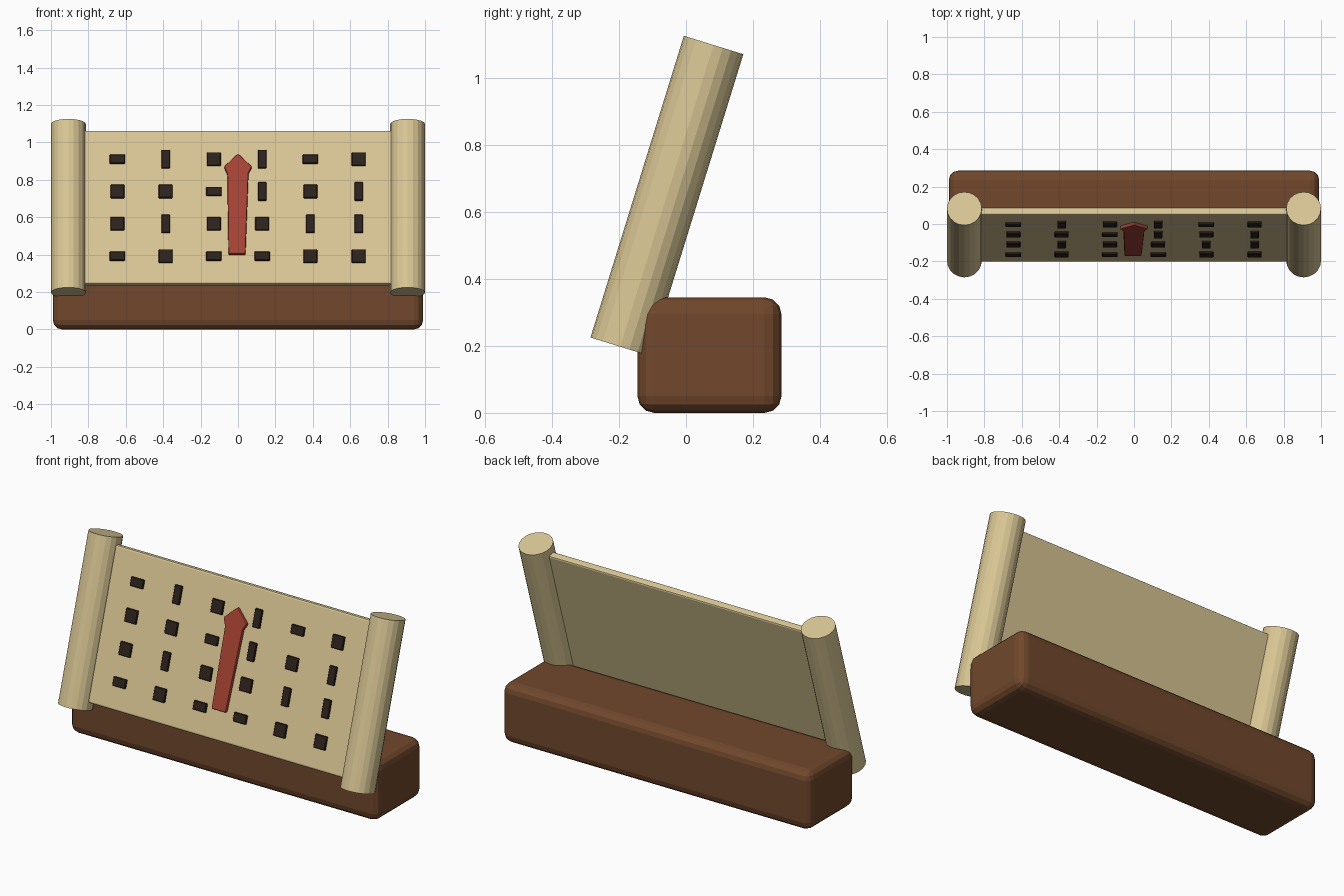
import bpy, bmesh
from math import radians
from mathutils import Matrix, Vector

if "Cube" in bpy.data.objects:
    bpy.data.objects.remove(bpy.data.objects["Cube"])

# frame of the leaning scroll: local x across, -y out of the page, z up the page
LEAN = Matrix.Translation((0, -0.057, 0.648)) @ Matrix.Rotation(radians(-17.2), 4, 'X')


def material(name, rgb):
    m = bpy.data.materials.new(name)
    m.diffuse_color = (*rgb, 1)
    m.use_nodes = True
    m.node_tree.nodes["Principled BSDF"].inputs["Base Color"].default_value = m.diffuse_color
    return m


PAPER = material("parchment", (0.70, 0.57, 0.30))
WOOD = material("wood", (0.165, 0.064, 0.025))
INK = material("ink", (0.026, 0.016, 0.012))
RED = material("red", (0.38, 0.055, 0.033))


def finish(name, bm, mat, matrix=Matrix(), bevel=0, segments=1):
    bmesh.ops.recalc_face_normals(bm, faces=bm.faces)
    me = bpy.data.meshes.new(name)
    bm.to_mesh(me)
    bm.free()
    me.materials.append(mat)
    ob = bpy.data.objects.new(name, me)
    bpy.context.collection.objects.link(ob)
    ob.matrix_world = matrix
    if bevel:
        mod = ob.modifiers.new("bevel", 'BEVEL')
        mod.width, mod.segments = bevel, segments
        mod.limit_method = 'ANGLE'
    return ob


def box(name, size, centre, mat, matrix=Matrix(), bevel=0, segments=1):
    bm = bmesh.new()
    bmesh.ops.create_cube(bm, size=1)
    bmesh.ops.scale(bm, vec=size, verts=bm.verts)
    bmesh.ops.translate(bm, vec=centre, verts=bm.verts)
    return finish(name, bm, mat, matrix, bevel, segments)


# wooden base
box("base", (1.98, 0.43, 0.345), (0, 0.07, 0.1725), WOOD, bevel=0.05, segments=3)

# parchment sheet
box("sheet", (1.74, 0.042, 0.86), (0, 0, 0), PAPER, LEAN, bevel=0.01, segments=2)

# rolled ends
for side, label in ((-1, "left"), (1, "right")):
    bm = bmesh.new()
    bmesh.ops.create_cone(bm, cap_ends=True, segments=20, radius1=0.093,
                          radius2=0.093, depth=0.943)
    bmesh.ops.translate(bm, vec=(side * 0.907, 0, 0), verts=bm.verts)
    finish(label + "_roll", bm, PAPER, LEAN)

# ink marks: W wide, T tall, S square
SIZES = {"W": (0.082, 0.05), "T": (0.046, 0.102), "S": (0.074, 0.074)}
for r, row in enumerate(("WTSTWS", "SSWTST", "STSSTT", "WSWWSS")):
    for c, kind in enumerate(row):
        w, h = SIZES[kind]
        box(f"mark_{r}_{c}", (w, 0.024, h),
            ((c - 2.5) * 0.258, -0.021, 0.267 - r * 0.181), INK, LEAN, bevel=0.003)

# red ribbon with a pointed head
outline = [(-0.051, -0.268), (0.040, -0.268), (0.056, 0.185), (0.075, 0.222),
           (0.0, 0.296), (-0.075, 0.222), (-0.057, 0.18)]
bm = bmesh.new()
face = bm.faces.new([bm.verts.new((x, -0.012, z)) for x, z in outline])
ext = bmesh.ops.extrude_face_region(bm, geom=[face])
bmesh.ops.translate(bm, vec=Vector((0, -0.028, 0)),
                    verts=[g for g in ext["geom"] if isinstance(g, bmesh.types.BMVert)])
finish("ribbon", bm, RED, LEAN, bevel=0.007, segments=2)
